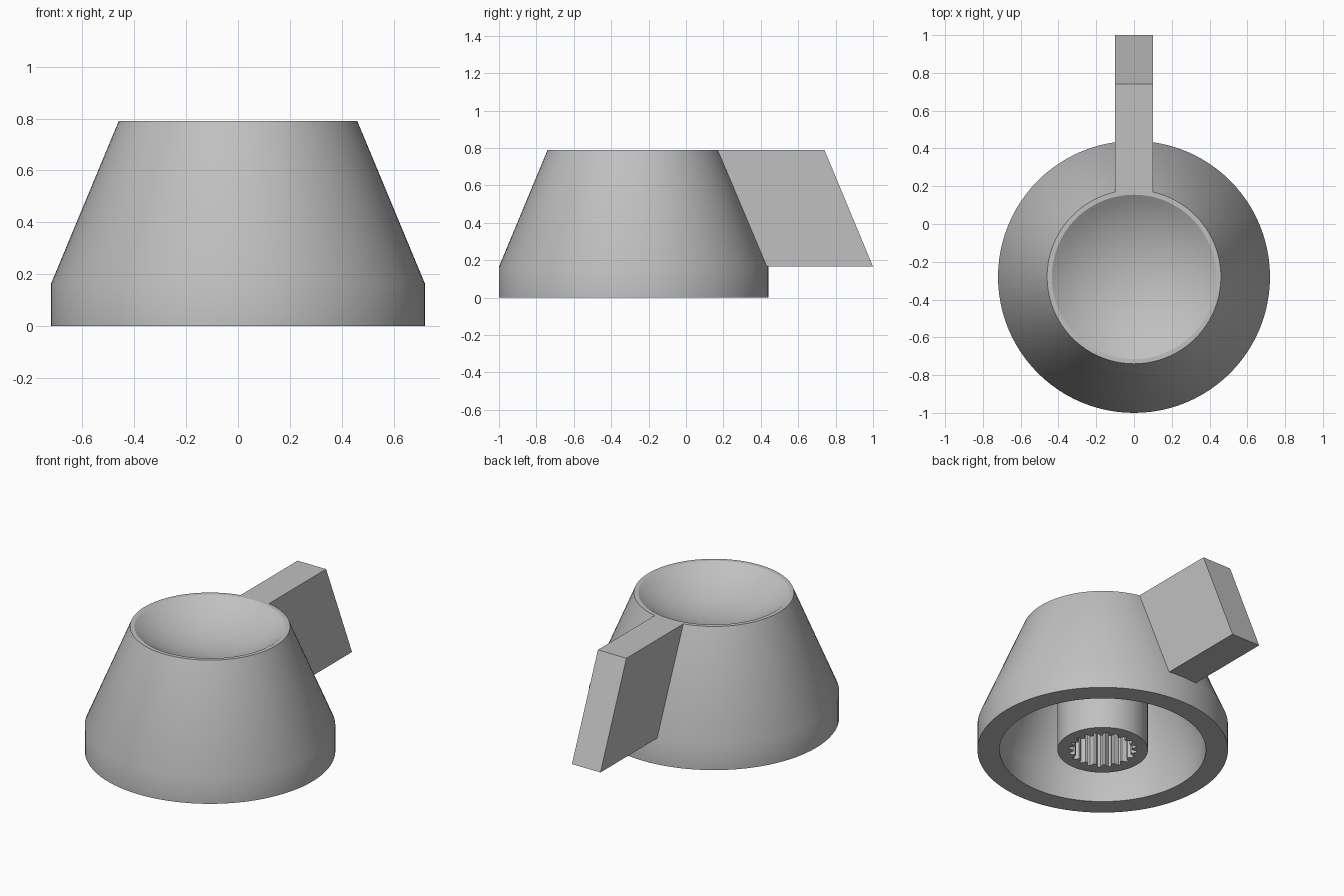
import bpy, bmesh, math

if "Cube" in bpy.data.objects:
    bpy.data.objects.remove(bpy.data.objects["Cube"])

CENTRE_Y = -0.28
HEIGHT, SHOULDER = 0.79, 0.165
CEILING = 0.52

grey = bpy.data.materials.new("plain grey")
grey.use_nodes = True
grey.diffuse_color = (0.53, 0.53, 0.53, 1)
grey.node_tree.nodes["Principled BSDF"].inputs["Base Color"].default_value = grey.diffuse_color


def finish(bm, name, smooth):
    bmesh.ops.recalc_face_normals(bm, faces=bm.faces)
    mesh = bpy.data.meshes.new(name)
    bm.to_mesh(mesh)
    bm.free()
    obj = bpy.data.objects.new(name, mesh)
    bpy.context.collection.objects.link(obj)
    mesh.materials.append(grey)
    if smooth:
        bpy.ops.object.select_all(action="DESELECT")
        obj.select_set(True)
        bpy.context.view_layer.objects.active = obj
        bpy.ops.object.shade_smooth_by_angle(angle=math.radians(30))
    return obj


def ring(bm, radii, z):
    """One closed ring of vertices, with a radius for every step."""
    n = len(radii)
    return [bm.verts.new((r * math.cos(math.tau * i / n),
                          r * math.sin(math.tau * i / n), z))
            for i, r in enumerate(radii)]


def loft(bm, rings):
    for a, b in zip(rings, rings[1:]):
        for i in range(len(a)):
            j = (i + 1) % len(a)
            bm.faces.new((a[i], a[j], b[j], b[i]))


# Knob body: dished top, tapered skirt, hollow underside
dish_r, dish_depth = 0.435, 0.14
sphere_r = (dish_r ** 2 + dish_depth ** 2) / (2 * dish_depth)
profile = []
for k in range(1, 13):
    r = dish_r * k / 12
    drop = sphere_r - math.sqrt(sphere_r ** 2 - r ** 2)
    profile.append((r, HEIGHT - dish_depth + drop))
profile += [(0.46, HEIGHT), (0.72, SHOULDER), (0.72, 0),
            (0.593, 0), (0.593, SHOULDER), (0.445, CEILING)]
bm = bmesh.new()
rings = [ring(bm, [r] * 96, z) for r, z in profile]
loft(bm, rings)
bm.faces.new(rings[0])
bm.faces.new(rings[-1])
finish(bm, "knob_body", True).location.y = CENTRE_Y

# Shaft socket: round post with a splined hole
teeth = 20
spline = [0.196, 0.196, 0.168, 0.168] * teeth
post = [0.26] * len(spline)
bm = bmesh.new()
rings = [ring(bm, post, CEILING + 0.01), ring(bm, post, 0),
         ring(bm, spline, 0), ring(bm, spline, 0.48)]
loft(bm, rings)
bm.faces.new(rings[-1])
finish(bm, "shaft_socket", True).location.y = CENTRE_Y

# Pointer: slanted slab reaching out behind the body
side = [(0.162, HEIGHT), (0.74, HEIGHT), (1.0, SHOULDER), (0.42, SHOULDER)]
bm = bmesh.new()
face = bm.faces.new([bm.verts.new((-0.1, y, z)) for y, z in side])
moved = bmesh.ops.extrude_face_region(bm, geom=[face])["geom"]
bmesh.ops.translate(bm, vec=(0.2, 0, 0),
                    verts=[g for g in moved if isinstance(g, bmesh.types.BMVert)])
finish(bm, "pointer", False)
